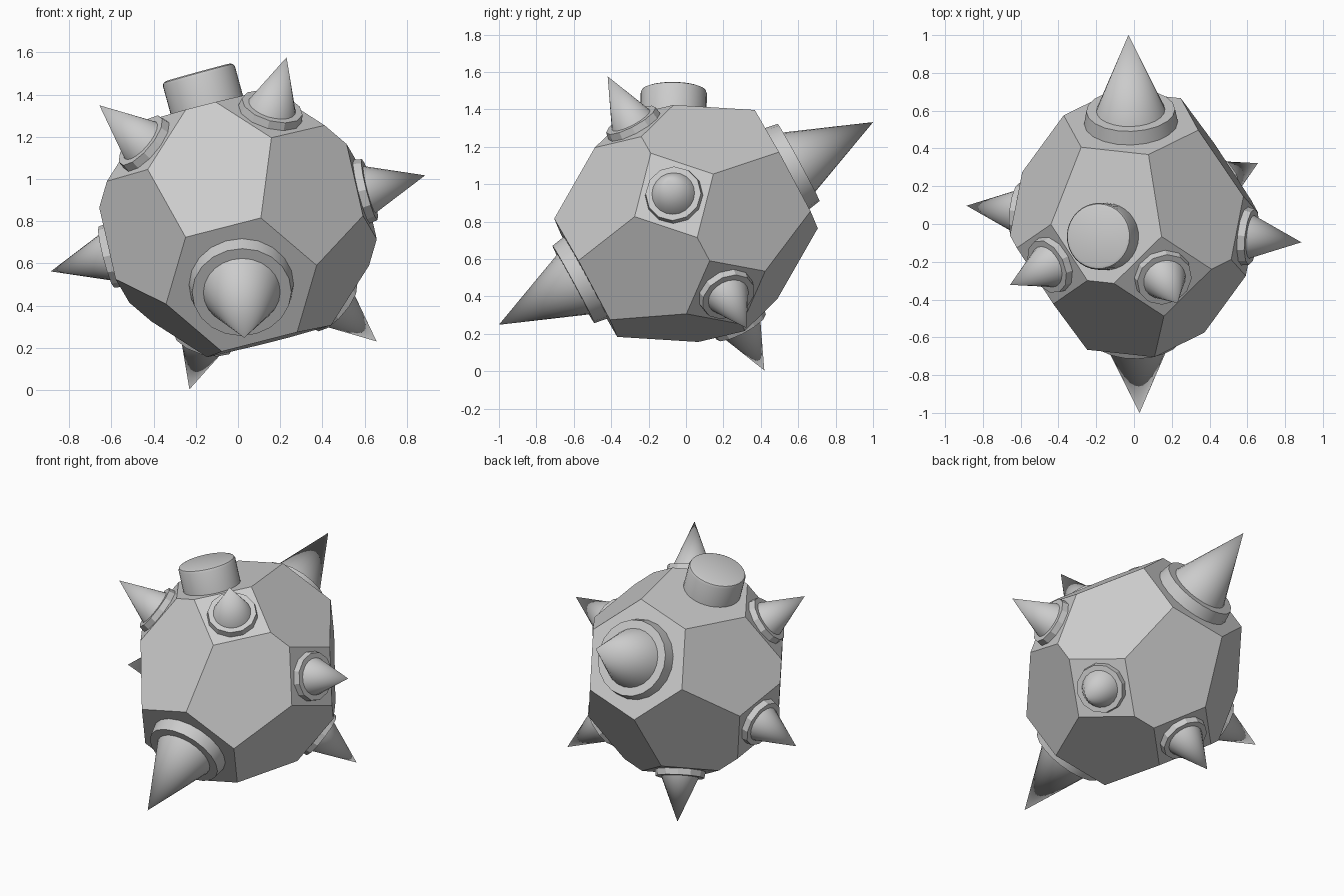
import bpy, bmesh, math
from mathutils import Vector, Matrix

if "Cube" in bpy.data.objects:
    bpy.data.objects.remove(bpy.data.objects["Cube"])

# Local frame: Z runs through the two big spikes, X through one small spike
CENTRE = Vector((0, 0, 0.79))
AXIS = Vector((-0.026, 0.879, 0.476)).normalized()
SIDE = Vector((0.963, -0.1, 0.25))
SIDE = (SIDE - AXIS * SIDE.dot(AXIS)).normalized()
TANGENT = AXIS.cross(SIDE)
DIRS = [SIDE * math.cos(i * math.pi / 3) + TANGENT * math.sin(i * math.pi / 3)
        for i in range(6)]


def finish(bm, name, smooth=None):
    bmesh.ops.recalc_face_normals(bm, faces=bm.faces[:])
    mesh = bpy.data.meshes.new(name)
    bm.to_mesh(mesh)
    bm.free()
    ob = bpy.data.objects.new(name, mesh)
    bpy.context.collection.objects.link(ob)
    if smooth:
        bpy.ops.object.select_all(action='DESELECT')
        ob.select_set(True)
        bpy.context.view_layer.objects.active = ob
        bpy.ops.object.shade_smooth_by_angle(angle=math.radians(smooth))
    return ob


def frustum(name, origin, direction, lo, hi, r1, r2, segs, smooth=None, bevel=0):
    """Cone or cylinder from distance lo to hi along direction."""
    bm = bmesh.new()
    bmesh.ops.create_cone(bm, cap_ends=True, segments=segs, radius1=r1,
                          radius2=r2, depth=hi - lo)
    if bevel:
        rim = [e for e in bm.edges if all(v.co.z > 0 for v in e.verts)]
        bmesh.ops.bevel(bm, geom=rim, offset=bevel, segments=2, profile=0.5,
                        affect='EDGES')
    rot = direction.to_track_quat('Z', 'Y').to_matrix().to_4x4()
    move = Matrix.Translation(origin + direction * (lo + hi) / 2)
    bmesh.ops.transform(bm, matrix=move @ rot, verts=bm.verts[:])
    return finish(bm, name, smooth)


# Body: hexagonal bipyramid with every corner cut off
bm = bmesh.new()
ring = [bm.verts.new(CENTRE + d * 0.762) for d in DIRS]
for sign in (1, -1):
    apex = bm.verts.new(CENTRE + AXIS * 1.186 * sign)
    for i in range(6):
        bm.faces.new((ring[i], ring[(i + 1) % 6], apex))
bmesh.ops.recalc_face_normals(bm, faces=bm.faces[:])
for d, dist in [(AXIS, 0.61), (-AXIS, 0.61)] + [(d, 0.608) for d in DIRS]:
    cut = bmesh.ops.bisect_plane(bm, geom=bm.verts[:] + bm.edges[:] + bm.faces[:],
                                 plane_co=CENTRE + d * dist, plane_no=d,
                                 clear_outer=True)
    edges = [e for e in cut['geom_cut'] if isinstance(e, bmesh.types.BMEdge)]
    bmesh.ops.contextual_create(bm, geom=edges)
finish(bm, "body")

# Big spikes on the two end faces
for label, d in (("back", AXIS), ("front", -AXIS)):
    frustum(f"{label}_collar", CENTRE, d, 0.57, 0.685, 0.255, 0.235, 20, 30)
    frustum(f"{label}_spike", CENTRE, d, 0.66, 1.138, 0.192, 0, 24, 40)

# Small spikes around the middle
for i, d in enumerate(DIRS):
    frustum(f"small_collar_{i + 1}", CENTRE, d, 0.58, 0.647, 0.16, 0.149, 12)
    frustum(f"small_spike_{i + 1}", CENTRE, d, 0.62, 0.92, 0.126, 0, 20, 40)

# Round cap standing on one upper face
normal = Vector((-0.265, 0.012, 0.964)).normalized()
frustum("top_cap", CENTRE + Vector((-0.19, -0.065, 0.715)), normal,
        -0.22, 0, 0.177, 0.177, 32, 30, bevel=0.02)
